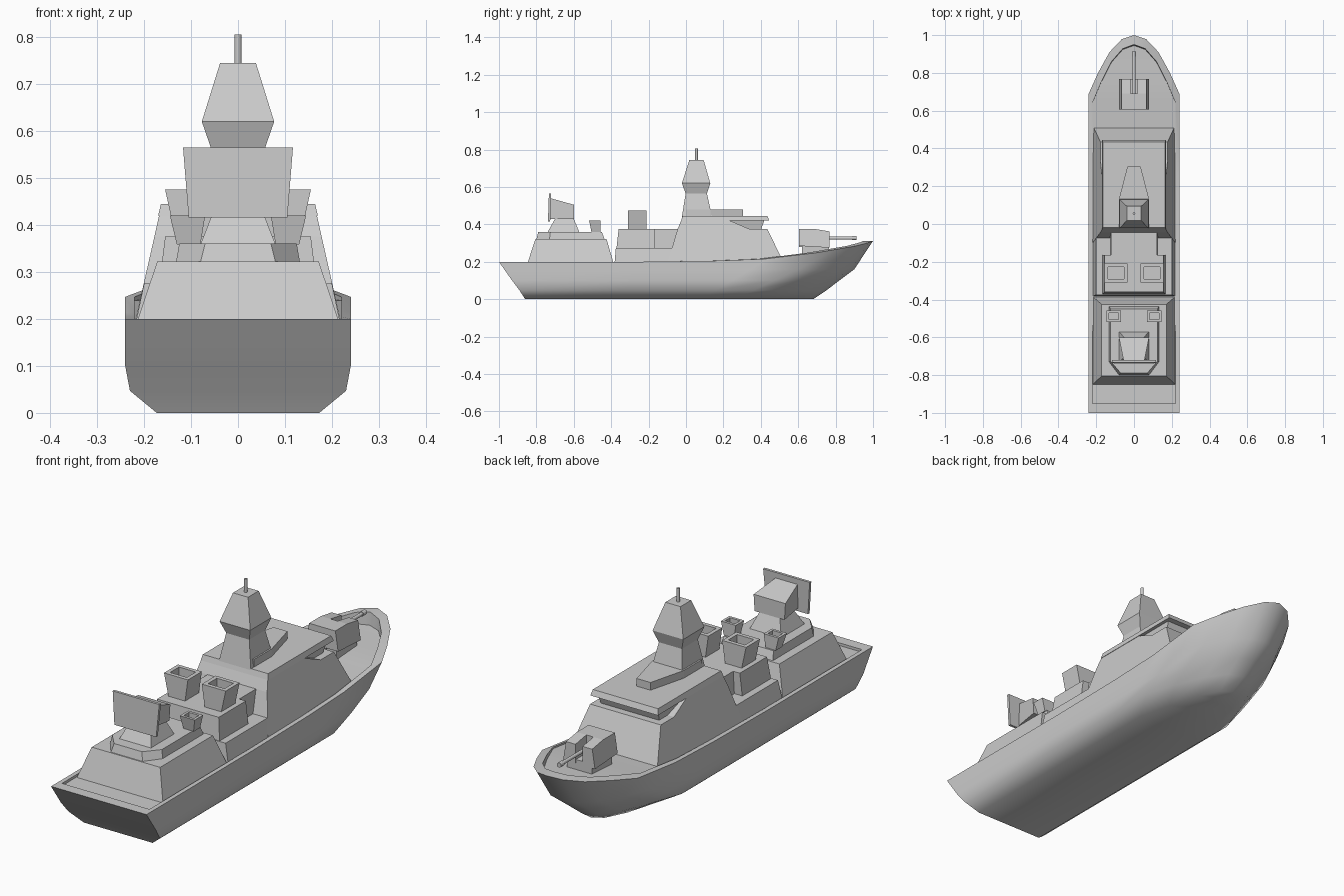
import bpy, bmesh, math
from mathutils import Matrix

if "Cube" in bpy.data.objects:
    bpy.data.objects.remove(bpy.data.objects["Cube"])


def finish(name, bm):
    bmesh.ops.recalc_face_normals(bm, faces=bm.faces)
    me = bpy.data.meshes.new(name)
    bm.to_mesh(me)
    bm.free()
    ob = bpy.data.objects.new(name, me)
    bpy.context.collection.objects.link(ob)
    return ob


def loft(name, rings, both_sides=False):
    """Skin a stack of equal-length rings, cap both ends, optionally mirror across x."""
    bm = bmesh.new()
    for s in ((1, -1) if both_sides else (1,)):
        vs = [[bm.verts.new((s * x, y, z)) for x, y, z in r] for r in rings]
        n = len(rings[0])
        for a, b in zip(vs, vs[1:]):
            for i in range(n):
                j = (i + 1) % n
                bm.faces.new((a[i], a[j], b[j], b[i]))
        bm.faces.new(vs[0])
        bm.faces.new(vs[-1])
    return finish(name, bm)


def rect(x0, x1, y0, y1, z):
    return [(x0, y0, z), (x1, y0, z), (x1, y1, z), (x0, y1, z)]


def tier(name, *levels):
    """Centred tapered block; each level is (half width, y0, y1, z)."""
    return loft(name, [rect(-w, w, a, b, z) for w, a, b, z in levels])


def rod(name, r, length, centre, along_y=False, sides=12):
    bm = bmesh.new()
    rot = Matrix.Rotation(math.pi / 2, 4, 'X') if along_y else Matrix()
    bmesh.ops.create_cone(bm, cap_ends=True, segments=sides, radius1=r, radius2=r,
                          depth=length, matrix=Matrix.Translation(centre) @ rot)
    return finish(name, bm)


# Hull: waterlines lofted upwards, then bulwark rim and sunken deck
SHEER = [.2, .2, .205, .215, .247, .266, .285, .303, .312]
RUN = [0, .45, .68, .84, 1]
BOW = [(.79, .36), (.54, .71), (.27, .93)]


def waterline(w, stern, taper, tip, zs):
    side = [(w, stern + (taper - stern) * f) for f in RUN]
    side += [(w * a, taper + (tip - taper) * f) for a, f in BOW]
    right = [(x, y, z) for (x, y), z in zip(side, zs)]
    return right + [(0, tip, zs[-1])] + [(-x, y, z) for x, y, z in reversed(right)]


deck_drop = [.012, .005, .005, .006, .008, .02, .036, .05, .058]
deck_z = [a - b for a, b in zip(SHEER, deck_drop)]
rings = [
    waterline(.173, -.86, .25, .68, [0] * 9),
    waterline(.230, -.89, .36, .75, [.047] * 9),
    waterline(.240, -.93, .47, .82, [.1] * 9),
    waterline(.240, -.972, .60, .90, [.16] * 9),
    waterline(.240, -1, .69, 1, SHEER),
    waterline(.220, -.95, .64, .95, SHEER),
    waterline(.220, -.95, .64, .945, deck_z),
]
bm = bmesh.new()
vs = [[bm.verts.new(p) for p in r] for r in rings]
n = len(rings[0])
for a, b in zip(vs, vs[1:]):
    for i in range(n):
        j = (i + 1) % n
        bm.faces.new((a[i], a[j], b[j], b[i]))
for r in (vs[0], vs[-1]):
    for i in range(n // 2 - 1):
        bm.faces.new((r[i], r[i + 1], r[n - 2 - i], r[n - 1 - i]))
    m = n // 2
    bm.faces.new((r[m - 1], r[m], r[m + 1]))
hull = finish("hull", bm)
bpy.context.view_layer.objects.active = hull
hull.select_set(True)
bpy.ops.object.shade_smooth_by_angle(angle=math.radians(40))
hull.select_set(False)

# Aft deckhouse with chamfered upper deck
tier("aft_deckhouse", (.218, -.85, -.385, .185), (.172, -.805, -.425, .322))


def chamfered(w, wb, yb, yc, yf, z):
    return [(-wb, yb, z), (wb, yb, z), (w, yc, z), (w, yf, z), (-w, yf, z), (-w, yc, z)]


loft("aft_upper_deck", [chamfered(.132, .08, -.80, -.73, -.435, .32),
                        chamfered(.125, .07, -.79, -.725, -.45, .36)])

# Aft radar: pedestal, housing and tilted panel
tier("radar_pedestal", (.08, -.74, -.57, .358), (.052, -.70, -.60, .43))
loft("radar_housing", [
    [(-.055, -.725, .43), (.055, -.725, .43), (.055, -.725, .54), (-.055, -.725, .54)],
    [(-.075, -.60, .43), (.075, -.60, .43), (.08, -.60, .505), (-.08, -.60, .505)]])
tier("radar_panel", (.105, -.738, -.726, .416), (.117, -.733, -.721, .565))


# Open-topped funnels in mirrored pairs
def funnel(name, low, top, z0, z1, wall, depth):
    x0, x1, y0, y1 = top
    inner = (x0 + wall, x1 - wall, y0 + wall, y1 - wall)
    loft(name, [rect(*low, z0), rect(*top, z1), rect(*inner, z1),
                rect(*inner, z1 - depth)], True)


funnel("small_funnels", (.08, .13, -.505, -.458), (.07, .145, -.518, -.458), .358, .42, .012, .04)
funnel("main_funnels", (.05, .132, -.31, -.21), (.035, .155, -.31, -.21), .37, .475, .018, .06)

# Midship deckhouse
tier("mid_lower_house", (.218, -.382, -.05, .19), (.20, -.375, -.05, .275))
tier("mid_upper_house", (.168, -.372, -.165, .27), (.155, -.36, -.165, .375))
tier("mid_link_house", (.128, -.18, -.03, .27), (.122, -.18, -.03, .375))

# Main superstructure: body, bridge window band and roof
tier("main_superstructure", (.22, -.10, .525, .19), (.178, -.045, .435, .375))
tier("bridge_rear", (.178, -.045, .34, .375), (.168, -.026, .235, .42))
tier("bridge_windows", (.145, 0, .40, .37), (.155, 0, .42, .425))
tier("bridge_roof", (.170, -.026, .445, .42), (.164, -.018, .435, .445))

# Mast with forward platform
loft("mast_platform", [[(-.08, 0, z), (.08, 0, z), (.08, .13, z), (.035, .305, z),
                        (-.035, .305, z), (-.08, .13, z)] for z in (.44, .48)])
tier("mast", (.08, -.022, .14, .44), (.058, -.002, .112, .565),
     (.077, -.022, .13, .62), (.038, .018, .094, .745))
rod("mast_pole", .007, .065, (0, .056, .773))

# Bow gun: base, two cheeks, rear block and barrel
tier("gun_base", (.062, .62, .765, .235), (.062, .62, .765, .292))


def gun_side(shift, profile, x_low, x_high):
    return [(x_high if z > .33 else x_low, y, z) for y, z in profile]


cheek = [(.605, .285), (.768, .275), (.768, .362), (.69, .375), (.605, .375)]
loft("gun_cheeks", [[(.018, y, z) for y, z in cheek],
                    [(.066 if z > .33 else .08, y, z) for y, z in cheek]], True)
tier("gun_rear_block", (.02, .605, .69, .28), (.02, .605, .69, .375))
rod("gun_barrel", .008, .23, (0, .795, .327), True)
rod("gun_muzzle", .011, .025, (0, .90, .327), True)
